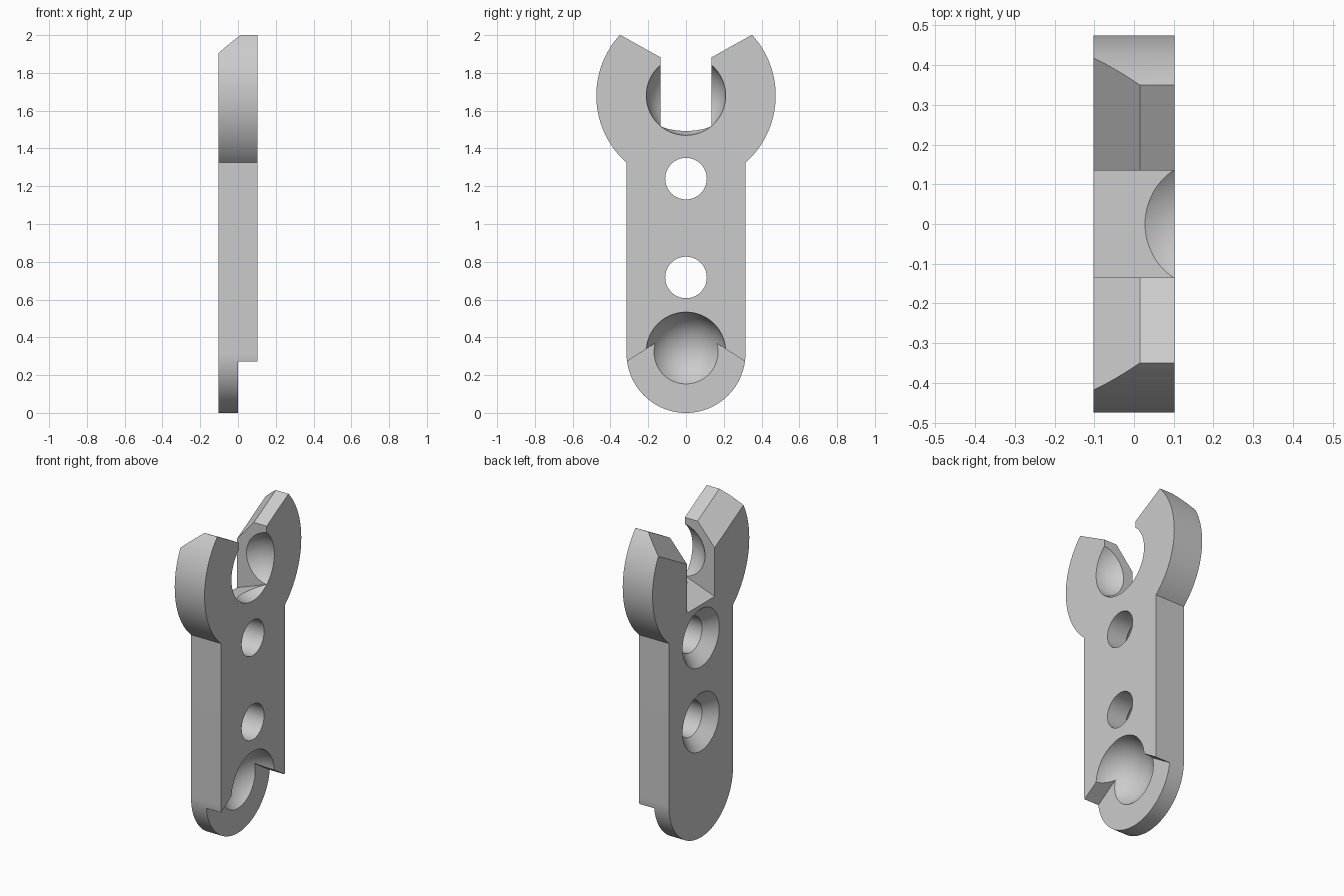
import bpy, bmesh
from math import sin, cos, pi, asin, sqrt

if "Cube" in bpy.data.objects:
    bpy.data.objects.remove(bpy.data.objects["Cube"], do_unlink=True)

HALF = 0.1025                    # half thickness
HEAD_Z, HEAD_R = 1.68, 0.475     # open jaw end
BODY_R = 0.315                   # body half width and round foot
OUT = HALF + 0.1                 # overshoot for cutters

grey = bpy.data.materials.new("light grey")
grey.use_nodes = True
colour = (0.6, 0.6, 0.6, 1)
grey.diffuse_color = colour
grey.node_tree.nodes["Principled BSDF"].inputs["Base Color"].default_value = colour


def arc(z, r, start, end, n=64):
    """Points (y, z) along an arc centred on y = 0."""
    return [(r * cos(start + (end - start) * i / n),
             z + r * sin(start + (end - start) * i / n)) for i in range(n + 1)]


def loft(name, sections):
    """Solid through (x, outline) sections with equal point counts."""
    bm = bmesh.new()
    rings = [[bm.verts.new((x, y, z)) for y, z in pts] for x, pts in sections]
    count = len(rings[0])
    for a, b in zip(rings, rings[1:]):
        for i in range(count):
            j = (i + 1) % count
            bm.faces.new((a[i], a[j], b[j], b[i]))
    bm.faces.new(rings[0])
    bm.faces.new(rings[-1])
    bmesh.ops.recalc_face_normals(bm, faces=bm.faces)
    mesh = bpy.data.meshes.new(name)
    bm.to_mesh(mesh)
    bm.free()
    obj = bpy.data.objects.new(name, mesh)
    bpy.context.collection.objects.link(obj)
    return obj


def ball(name, z):
    bpy.ops.mesh.primitive_uv_sphere_add(segments=64, ring_count=32, radius=0.212,
                                         location=(0.127, 0, z))
    obj = bpy.context.object
    obj.name = name
    return obj


# Plate outline: round foot, straight sides, round head
neck = asin(sqrt(HEAD_R ** 2 - BODY_R ** 2) / HEAD_R)
outline = arc(BODY_R, BODY_R, pi, 2 * pi) + arc(HEAD_Z, HEAD_R, -neck, pi + neck, 96)
plate = loft("wrench_plate", [(-HALF, outline), (HALF, outline)])
plate.data.materials.append(grey)


# Flared jaw tips, bevelled towards one side
def flare(x):
    low = 1.807 - 1.144 * max(0, 0.015 - x)
    return x, [(0, low), (0.7, low + 0.39), (0.7, 3), (-0.7, 3), (-0.7, low + 0.39)]


# Mouth slot with a sloping floor
def slot(x):
    floor = 1.52 - 0.365 * (HALF - x)
    return x, [(-0.135, floor), (0.135, floor), (0.135, 2.5), (-0.135, 2.5)]


# Countersunk screw hole
def screw_hole(z):
    radii = [(-OUT, 0.28), (-HALF + 0.07, 0.11), (OUT, 0.11)]
    return loft("screw_cutter", [(x, arc(z, r, 0, 2 * pi * 63 / 64, 63)) for x, r in radii])


# Roof-shaped step at the foot
step = [(0, 0.475), (0.5, 0.15), (0.5, -0.2), (-0.5, -0.2), (-0.5, 0.15)]

cutters = [
    loft("flare_cutter", [flare(x) for x in (-OUT, 0.015, OUT)]),
    loft("slot_cutter", [slot(x) for x in (-OUT, OUT)]),
    screw_hole(1.24),
    screw_hole(0.717),
    loft("step_cutter", [(0, step), (OUT, step)]),
    ball("jaw_cup_cutter", HEAD_Z),
    ball("foot_cup_cutter", 0.323),
]

# Cut everything from the plate and discard the cutters
bpy.ops.object.select_all(action='DESELECT')
bpy.context.view_layer.objects.active = plate
plate.select_set(True)
for cutter in cutters:
    cutter.hide_render = True
    mod = plate.modifiers.new(cutter.name, 'BOOLEAN')
    mod.operation = 'DIFFERENCE'
    mod.solver = 'EXACT'
    mod.object = cutter
    bpy.ops.object.modifier_apply(modifier=mod.name)
    bpy.data.objects.remove(cutter, do_unlink=True)

bpy.ops.object.shade_smooth_by_angle(angle=0.35)
